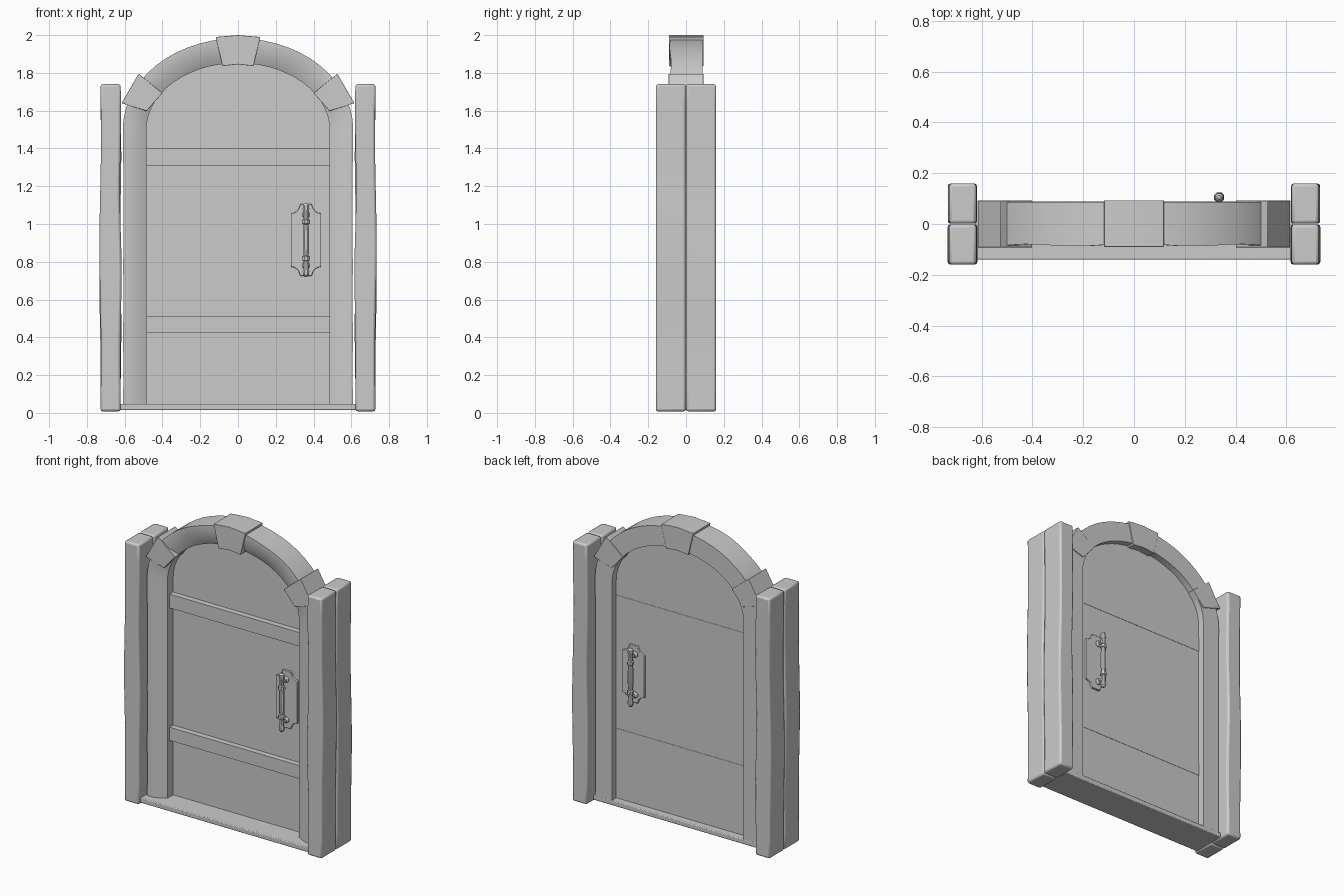
import bpy, bmesh, math
from mathutils import Vector

if "Cube" in bpy.data.objects:
    bpy.data.objects.remove(bpy.data.objects["Cube"])


def finish(name, bm, bevel=0.0, smooth=True):
    bmesh.ops.recalc_face_normals(bm, faces=bm.faces)
    me = bpy.data.meshes.new(name)
    bm.to_mesh(me)
    bm.free()
    ob = bpy.data.objects.new(name, me)
    bpy.context.collection.objects.link(ob)
    if bevel:
        mod = ob.modifiers.new("Bevel", 'BEVEL')
        mod.width = bevel
        mod.segments = 2
        mod.limit_method = 'ANGLE'
    bpy.ops.object.select_all(action='DESELECT')
    ob.select_set(True)
    bpy.context.view_layer.objects.active = ob
    if smooth:
        bpy.ops.object.shade_smooth_by_angle(angle=math.radians(30))
    return ob


def loft(name, rings, bevel=0.0):
    """Skin a list of closed rings and cap both ends."""
    bm = bmesh.new()
    vs = [[bm.verts.new(p) for p in r] for r in rings]
    n = len(rings[0])
    for a, b in zip(vs, vs[1:]):
        for i in range(n):
            j = (i + 1) % n
            bm.faces.new((a[i], a[j], b[j], b[i]))
    bm.faces.new(vs[0])
    bm.faces.new(vs[-1])
    return finish(name, bm, bevel)


def slab(name, outline, y0, y1, bevel=0.0):
    """Extrude an x/z outline between two depths."""
    return loft(name, [[(x, y, z) for x, z in outline] for y in (y0, y1)], bevel)


def box(name, x0, x1, y0, y1, z0, z1, bevel=0.0):
    return slab(name, [(x0, z0), (x1, z0), (x1, z1), (x0, z1)], y0, y1, bevel)


def turned(name, profile, center, axis, sides=8):
    """Solid of (radius, position) pairs along the y or z axis."""
    rings = []
    for r, h in profile:
        ring = []
        for i in range(sides):
            a = 2 * math.pi * (i + 0.5) / sides
            u, v = r * math.cos(a), r * math.sin(a)
            off = Vector((u, v, h)) if axis == 'z' else Vector((u, h, v))
            ring.append(Vector(center) + off)
        rings.append(ring)
    return loft(name, rings)


# Side posts: two worn timbers on each side
for side in (-1, 1):
    for k, (y0, y1) in enumerate(((-0.16, -0.001), (0.001, 0.16))):
        rings = []
        for i in range(15):
            z = 0.008 + 1.732 * i / 14
            w = math.sin(math.pi * i / 14)
            dx_out = 0.006 * w * math.sin(4.5 * z - 2.4 + k)
            dx_in = 0.005 * w * math.sin(6.5 * z + 2 * k)
            xo, xi = side * (0.728 + dx_out), side * (0.621 + dx_in)
            rings.append([(xi, y0, z), (xo, y0, z), (xo, y1, z), (xi, y1, z)])
        loft("post_%s_%d" % ("left" if side < 0 else "right", k), rings, 0.012)

# Jambs and arch: one chamfered section swept up, over and down
SPRING = 1.5
section = [(0.61, 0.483, -0.088), (0.555, 0.42, -0.088), (0.485, 0.352, -0.05),
           (0.485, 0.352, 0.087), (0.61, 0.483, 0.087)]
steps = [0.03 + (SPRING - 0.03) * i / 8 for i in range(8)]
half = [(0, z) for z in steps]
path = half + [(math.pi * i / 28, SPRING) for i in range(29)]
path += [(math.pi, z) for z in reversed(steps)]
rings = []
for t, z in path:
    ring = []
    wob = 0.004 * math.sin(9 * z) if z < SPRING else 0
    for i, (a, b, y) in enumerate(section):
        if z == SPRING and y == -0.088:
            y += 0.006 * math.sin(t) * (1 + math.cos(8 * t))
        ring.append(((a - (abs(wob) if i in (0, 4) else 0)) * math.cos(t),
                     y, z + b * math.sin(t)))
    rings.append(ring)
loft("door_frame", rings)

# Keystone and impost blocks
slab("keystone", [(-0.118, 1.99), (0, 2.0), (0.118, 1.99), (0.082, 1.836),
                  (0, 1.845), (-0.082, 1.836)], -0.09, 0.093, 0.002)
for side in (-1, 1):
    slab("impost_block", [(side * x, z) for x, z in
         ((0.526, 1.796), (0.40, 1.693), (0.484, 1.598), (0.616, 1.64))],
         -0.092, 0.092, 0.002)

# Arched door leaf with cross rails
leaf = [(-0.492, 0.04), (0.492, 0.04)]
leaf += [(0.492 * math.cos(math.pi * i / 24), SPRING + 0.36 * math.sin(math.pi * i / 24))
         for i in range(25)]
slab("door_leaf", leaf, 0.01, 0.042)
for z0, z1 in ((0.425, 0.513), (1.308, 1.40)):
    box("cross_rail", -0.488, 0.488, -0.028, 0.044, z0, z1)

# Threshold
box("threshold", -0.625, 0.625, -0.14, 0.088, 0.015, 0.048, 0.005)

# Handles on both faces: scalloped plate, grip bar, collars and stand-offs
quarter = [(0.08, 0.142), (0.062, 0.145), (0.046, 0.155), (0.037, 0.17), (0.03, 0.19)]
plate = quarter + [(-x, z) for x, z in reversed(quarter)]
plate += [(-x, -z) for x, z in plate]
ZC = 0.915
for face, base, px, gx, s in (("front", 0.01, 0.36, 0.36, -1), ("back", 0.042, 0.35, 0.335, 1)):
    slab("handle_plate_" + face, [(px + x, ZC + z) for x, z in plate],
         base - s * 0.004, base + s * 0.014, 0.003)
    grip_y = base + s * 0.063
    lower = [(0.008, -0.195), (0.017, -0.185), (0.019, -0.165), (0.014, -0.15), (0.014, -0.112),
             (0.022, -0.107), (0.022, -0.088), (0.015, -0.083), (0.018, -0.04)]
    grip = lower + [(r, -h) for r, h in reversed(lower)]
    turned("handle_grip_" + face, grip, (gx, grip_y, ZC), 'z')
    for dz in (-0.135, 0.135):
        turned("handle_standoff_" + face,
               [(0.022, 0.01 * s), (0.02, 0.022 * s), (0.012, 0.03 * s), (0.013, 0.063 * s)],
               (gx, base, ZC + dz), 'y')
